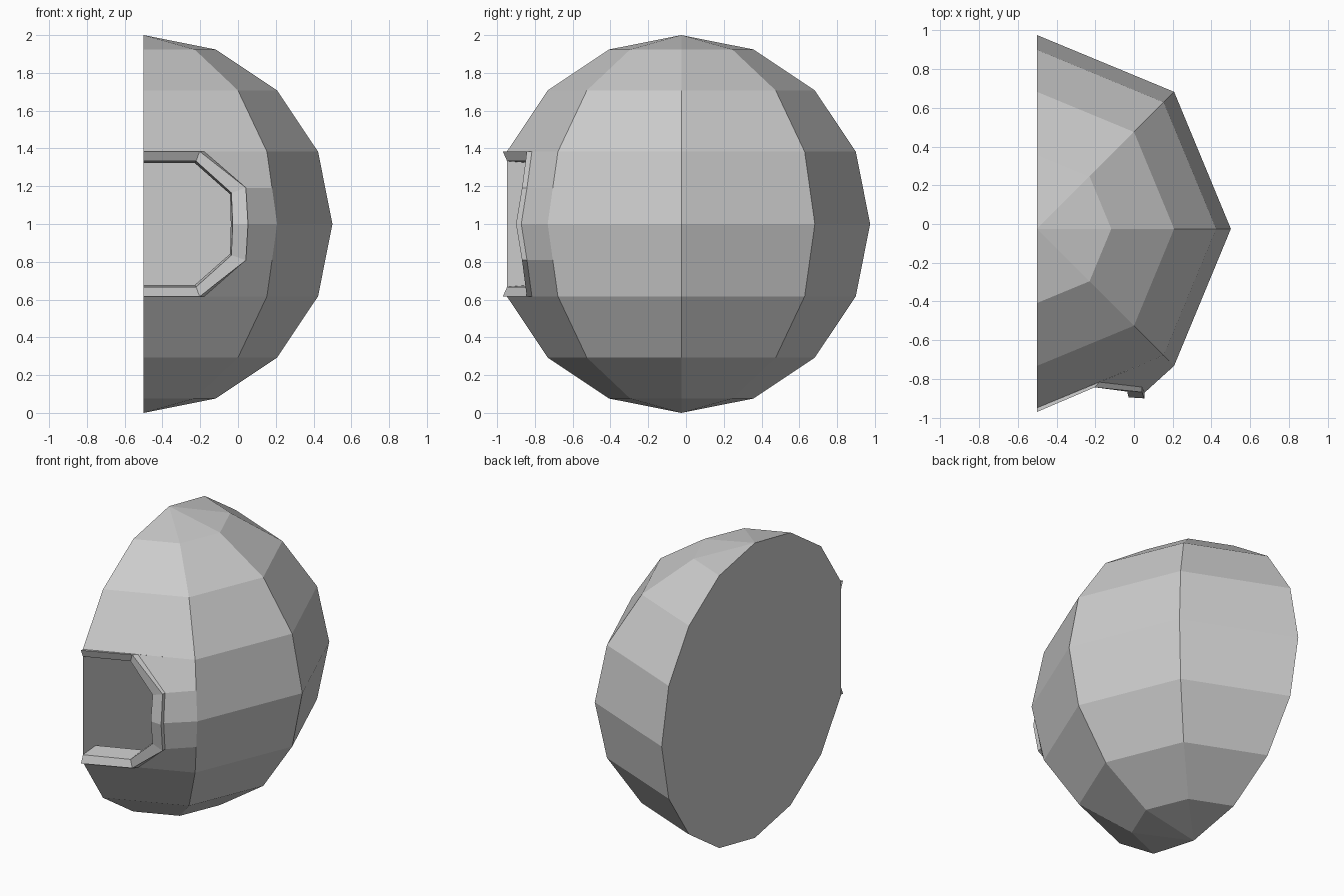
import bpy, bmesh
from math import sin, cos, radians

if "Cube" in bpy.data.objects:
    bpy.data.objects.remove(bpy.data.objects["Cube"])

CX, CY, CZ = -0.5, -0.025, 1.0


def ball(ring, col):
    """Point on the 8-ring ball; columns run 0 (front) to 4 (back)."""
    p, a = radians(22.5 * ring), radians(-90 + 45 * col)
    r = sin(p)
    return (CX + r * cos(a), CY + r * sin(a), CZ + cos(p))


def both(face):
    """A face and its copy flipped about the equator."""
    return [face, [(x, y, 2 * CZ - z) for x, y, z in reversed(face)]]


def make(name, faces):
    bm = bmesh.new()
    for f in faces:
        bm.faces.new([bm.verts.new(p) for p in f])
    bmesh.ops.remove_doubles(bm, verts=bm.verts, dist=0.0005)
    bmesh.ops.recalc_face_normals(bm, faces=bm.faces)
    me = bpy.data.meshes.new(name)
    bm.to_mesh(me)
    bm.free()
    ob = bpy.data.objects.new(name, me)
    bpy.context.collection.objects.link(ob)
    return ob


# Upper half of each opening outline: top centre, top corner, side, equator
base = [ball(3, 0), (-0.178, -0.816, ball(3, 0)[2]), (0.042, -0.842, 1.19), (0.053, -0.872, 1.0)]
rim = [(-0.5, -0.97, 1.384), (-0.203, -0.843, 1.384), (0.042, -0.868, 1.192), (0.053, -0.9, 1.0)]
inner = [(-0.5, -0.947, 1.333), (-0.222, -0.835, 1.333), (-0.035, -0.865, 1.165), (-0.028, -0.895, 1.0)]
lip = [(-0.5, -0.81, 1.322), (-0.228, -0.70, 1.322), (-0.042, -0.75, 1.158), (-0.038, -0.77, 1.0)]

# Faceted half ball, leaving out the two window cells
shell = []
for ring in range(4):
    for col in range(4):
        if ring == 3 and col == 0:
            continue
        quad = [ball(ring, col), ball(ring + 1, col), ball(ring + 1, col + 1), ball(ring, col + 1)]
        shell += both(quad[:3] if ring == 0 else quad)

# Bulged panels beside the window
top, mid = ball(3, 1), ball(4, 1)
edge = tuple(t + (m - t) * 0.5 for t, m in zip(top, mid))
shell += both([base[1], base[2], edge, top])
shell += both([base[2], base[3], mid, edge])

# Flat cut side, straight across the window
cut = [ball(r, 0) for r in range(9) if r != 4] + [ball(r, 4) for r in range(7, 0, -1)]
shell.append(cut)
make("half_ball_shell", shell)

# Raised window frame with an inward lip
frame = []
for a, b in ((base, rim), (rim, inner), (inner, lip)):
    for i in range(3):
        frame += both([a[i], a[i + 1], b[i + 1], b[i]])
make("window_frame", frame)

# Flat wall inside, behind the window
make("inner_wall", [[ball(r, 2) for r in range(9)]])
